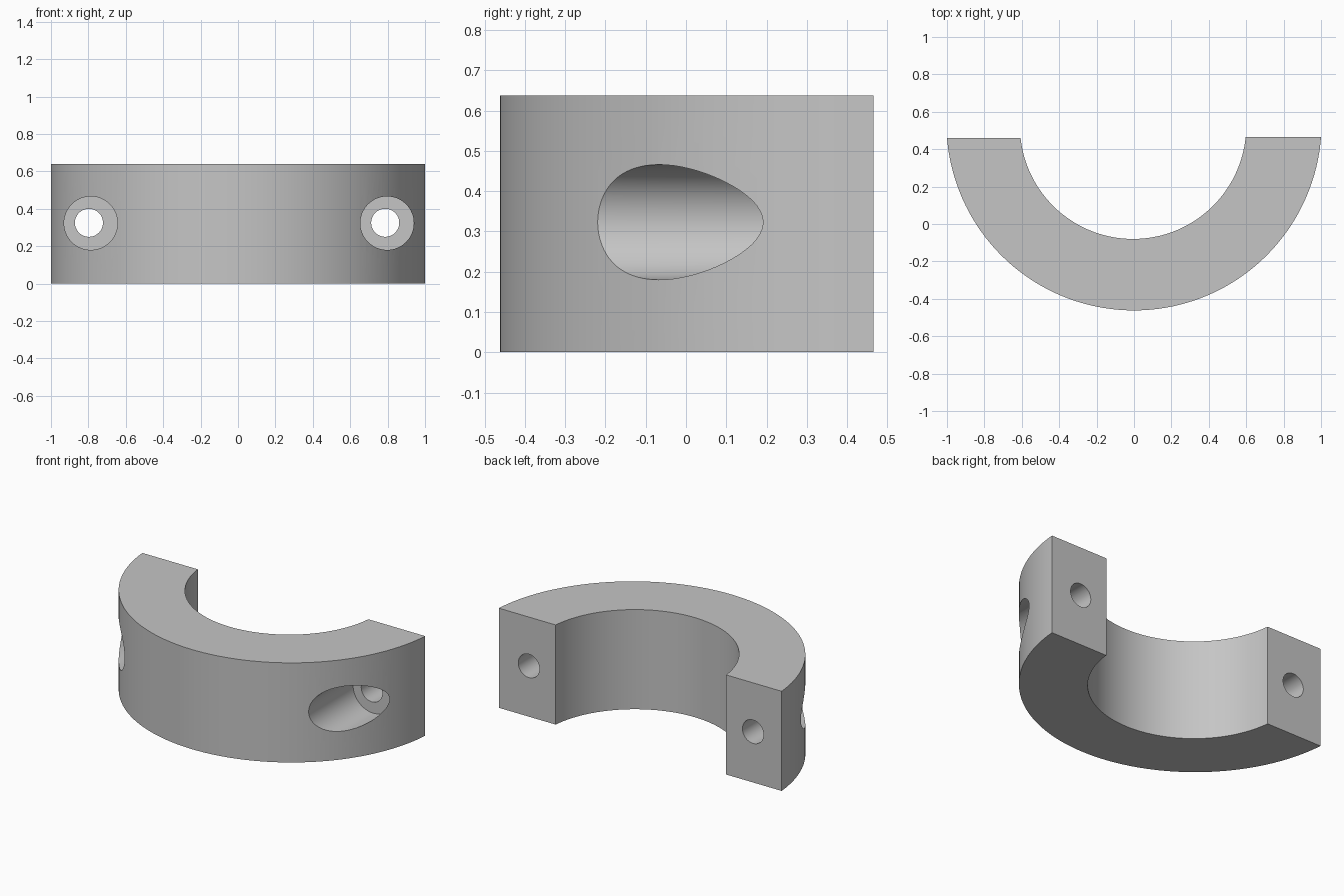
import bpy, bmesh
from math import radians, pi, asin, cos, sin

cube = bpy.data.objects.get("Cube")
if cube:
    bpy.data.objects.remove(cube, do_unlink=True)

HEIGHT = 0.638
STEPS = 72

steel = bpy.data.materials.new("plain grey")
steel.use_nodes = True
grey = (0.56, 0.56, 0.56, 1)
steel.diffuse_color = grey
steel.node_tree.nodes["Principled BSDF"].inputs["Base Color"].default_value = grey


def arc(cx, cy, radius, left_y, right_y):
    """Lower arc from the left end height to the right end height."""
    start = pi - asin((left_y - cy) / radius)
    end = 2 * pi + asin((right_y - cy) / radius)
    angles = [start + (end - start) * i / STEPS for i in range(STEPS + 1)]
    return [(cx + radius * cos(a), cy + radius * sin(a)) for a in angles]


def drill(name, x, z, radius, y_from, y_to):
    """Hidden cylinder along y used as a cutter."""
    bpy.ops.mesh.primitive_cylinder_add(
        vertices=64, radius=radius, depth=y_to - y_from,
        location=(x, (y_from + y_to) / 2, z), rotation=(radians(90), 0, 0))
    cutter = bpy.context.object
    cutter.name = name
    cutter.data.materials.append(steel)
    cutter.hide_render = True
    return cutter


# Half ring body, extruded from its flat outline
outer = arc(0, 0.541, 1.003, 0.460, 0.466)
inner = arc(-0.005, 0.525, 0.605, 0.460, 0.466)
bm = bmesh.new()
base = bm.faces.new([bm.verts.new((x, y, 0)) for x, y in outer + inner[::-1]])
top = bmesh.ops.extrude_face_region(bm, geom=[base])["geom"]
bmesh.ops.translate(bm, vec=(0, 0, HEIGHT),
                    verts=[v for v in top if isinstance(v, bmesh.types.BMVert)])
bmesh.ops.recalc_face_normals(bm, faces=bm.faces)
mesh = bpy.data.meshes.new("half_ring_clamp")
bm.to_mesh(mesh)
bm.free()
clamp = bpy.data.objects.new("half_ring_clamp", mesh)
bpy.context.collection.objects.link(clamp)
mesh.materials.append(steel)

# Bolt holes, each with a wide flat-bottomed recess at the front
cutters = []
for side, recess_x, hole_x in (("right", -0.787, -0.797), ("left", 0.797, 0.787)):
    cutters.append(drill(side + "_recess_cutter", recess_x, 0.323, 0.143, -0.8, 0.23))
    cutters.append(drill(side + "_bolt_hole_cutter", hole_x, 0.325, 0.075, -0.7, 0.8))
for cutter in cutters:
    cut = clamp.modifiers.new(cutter.name, 'BOOLEAN')
    cut.operation = 'DIFFERENCE'
    cut.solver = 'EXACT'
    cut.object = cutter

# Apply the cuts, then drop the cutters
bpy.ops.object.select_all(action='DESELECT')
bpy.context.view_layer.objects.active = clamp
clamp.select_set(True)
for cut in list(clamp.modifiers):
    bpy.ops.object.modifier_apply(modifier=cut.name)
for cutter in cutters:
    bpy.data.objects.remove(cutter, do_unlink=True)
bpy.ops.object.shade_smooth_by_angle(angle=radians(30))
